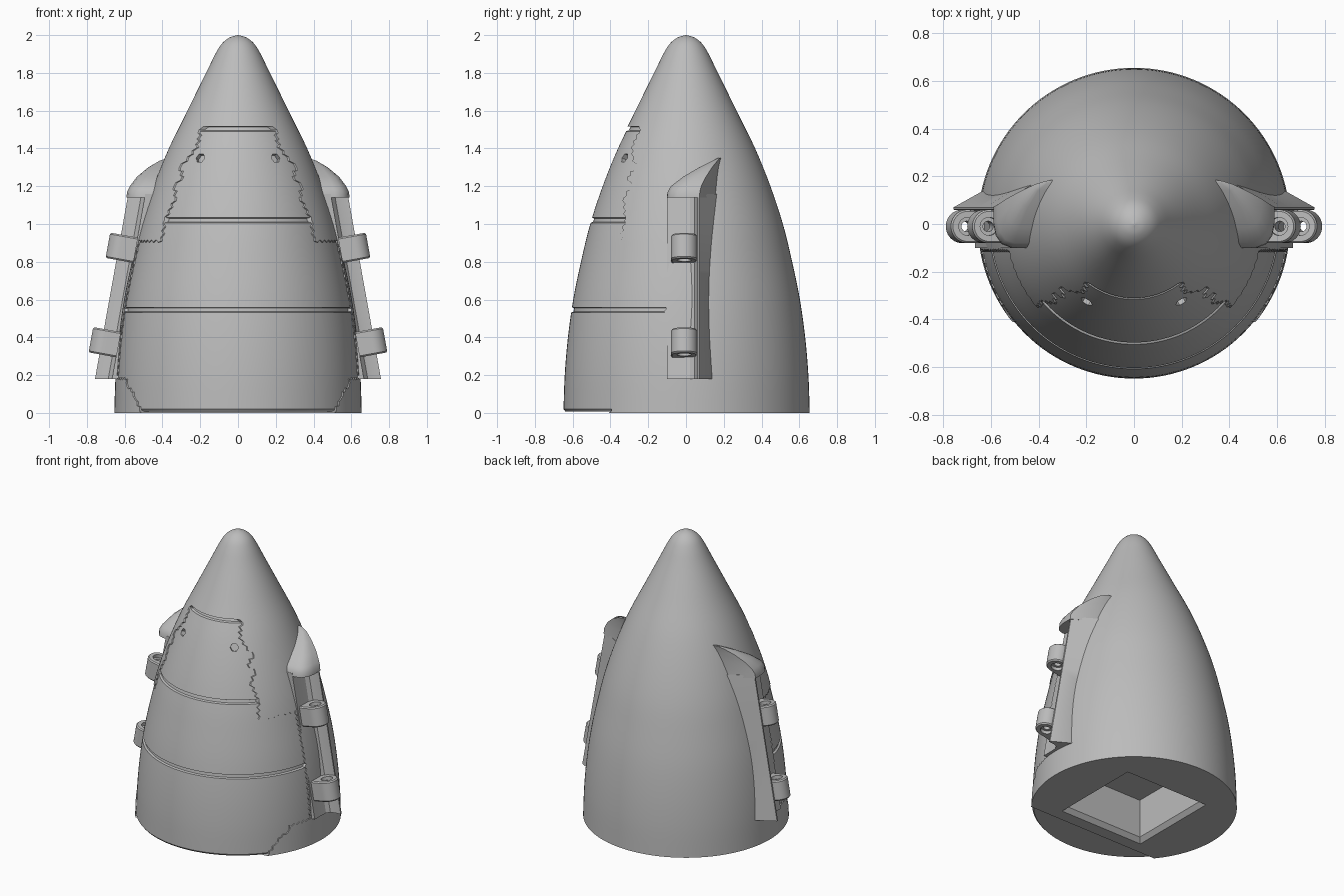
import bpy, bmesh, math
from mathutils import Matrix, Vector

cube = bpy.data.objects.get("Cube")
if cube:
    bpy.data.objects.remove(cube, do_unlink=True)

# Single matte grey
grey = bpy.data.materials.new("plain_grey")
grey.use_nodes = True
grey.diffuse_color = (0.5, 0.5, 0.5, 1)
grey.node_tree.nodes["Principled BSDF"].inputs["Base Color"].default_value = (0.5, 0.5, 0.5, 1)


def loft(name, sections):
    """Closed solid through a list of equal-length point rings."""
    bm = bmesh.new()
    rings = [[bm.verts.new(p) for p in ring] for ring in sections]
    n = len(rings[0])
    for a, b in zip(rings, rings[1:]):
        for i in range(n):
            j = (i + 1) % n
            bm.faces.new((a[i], a[j], b[j], b[i]))
    bm.faces.new(rings[0][::-1])
    bm.faces.new(rings[-1])
    bmesh.ops.recalc_face_normals(bm, faces=bm.faces)
    mesh = bpy.data.meshes.new(name)
    bm.to_mesh(mesh)
    bm.free()
    mesh.materials.append(grey)
    ob = bpy.data.objects.new(name, mesh)
    bpy.context.collection.objects.link(ob)
    return ob


def circle(r, z, n=128):
    return [(r * math.cos(math.tau * i / n), r * math.sin(math.tau * i / n), z) for i in range(n)]


def activate(ob):
    bpy.ops.object.select_all(action='DESELECT')
    ob.select_set(True)
    bpy.context.view_layer.objects.active = ob


def cut(ob, cutter):
    cutter.hide_render = True
    mod = ob.modifiers.new("cut", 'BOOLEAN')
    mod.operation = 'DIFFERENCE'
    mod.solver = 'EXACT'
    mod.object = cutter
    activate(ob)
    bpy.ops.object.modifier_apply(modifier=mod.name)


def smooth(ob, degrees=30):
    activate(ob)
    bpy.ops.object.shade_smooth_by_angle(angle=math.radians(degrees))


# Ogive profile as (radius, height), smoothed with a Catmull-Rom spline
key = [(.655, 0), (.648, .2), (.631, .4), (.603, .6), (.562, .8), (.513, 1), (.447, 1.2),
       (.366, 1.4), (.268, 1.6), (.169, 1.8), (.12, 1.9), (.085, 1.955), (.045, 1.987), (.003, 2)]
pts = [Vector(p) for p in key]
profile = []
for i in range(len(pts) - 1):
    p0, p1, p2, p3 = pts[max(i - 1, 0)], pts[i], pts[i + 1], pts[min(i + 2, len(pts) - 1)]
    for k in range(5):
        t = k / 5
        profile.append(0.5 * (2 * p1 + (p2 - p0) * t + (2 * p0 - 5 * p1 + 4 * p2 - p3) * t * t
                              + (3 * p1 - p0 - 3 * p2 + p3) * t ** 3))
profile.append(pts[-1])


def radius(z):
    for a, b in zip(profile, profile[1:]):
        if z <= b.y:
            return a.x + (b.x - a.x) * (z - a.y) / (b.y - a.y)
    return 0.003


# Outer shell and the core that shows through as the front panel
shell = loft("nose_shell", [circle(p.x, p.y) for p in profile])
heights = [(0.008, 0.016), (0.02, 0.006)] + [(0.04 + 0.04 * i, 0.006) for i in range(40)]
for z in (0.545, 1.02, 1.505):
    heights = [h for h in heights if abs(h[0] - z) > 0.025]
    heights += [(z - 0.014, 0.006), (z - 0.009, 0.018), (z + 0.009, 0.018), (z + 0.014, 0.006)]
core = loft("front_panel", [circle(radius(z) - d, z) for z, d in sorted(heights)])

# Opening in the shell with a toothed edge, drawn as (y, z)
edge = [(-.41, -.05), (-.41, 0), (-.36, .07), (-.34, .11), (-.28, .14), (-.27, .18), (-.11, .18),
        (-.11, .91), (-.35, .91), (-.325, 1.02), (-.33, 1.14), (-.29, 1.2), (-.31, 1.25),
        (-.265, 1.3), (-.29, 1.37), (-.28, 1.44), (-.25, 1.48), (-.25, 1.515)]
outline = [(-1, 1.515), (-1, -.05)]
for i, (a, b) in enumerate(zip(edge, edge[1:])):
    a, b = Vector(a), Vector(b)
    side = (b - a).orthogonal().normalized()
    steps = max(1, round((b - a).length / 0.018))
    for k in range(steps):
        wave = 0.007 * (-1) ** k if 0 < k and i > 0 else 0
        outline.append(a + (b - a) * k / steps + side * wave)
outline.append(edge[-1])
opening = loft("opening_cutter", [[(x, p[0], p[1]) for p in outline] for x in (-1, 1)])
cut(shell, opening)


# Square socket in the base with a bevelled rim
def square(h, z):
    return [(-h, -h, z), (h, -h, z), (h, h, z), (-h, h, z)]


socket = loft("socket_cutter", [square(.33, -.02), square(.325, 0), square(.3, .03), square(.3, .3)])
cut(shell, socket)
cut(core, socket)

# Two hexagonal sockets near the top of the panel
helpers = [opening, socket]
for s in (-1, 1):
    hole = loft("hex_cutter", [circle(.027, z, 6) for z in (-.03, .1)])
    direction = Vector((s * .5, -.85, .35))
    hole.matrix_world = (Matrix.Translation((s * .2, -.327, 1.35))
                         @ direction.to_track_quat('Z', 'Y').to_matrix().to_4x4())
    bpy.context.view_layer.update()
    cut(core, hole)
    helpers.append(hole)
for h in helpers:
    bpy.data.objects.remove(h, do_unlink=True)
smooth(shell)
smooth(core)


def outer_x(z):
    return 0.757 - 0.18 * (z - 0.18)


# Side fairings with a sloped cap and two hinge knuckles
for s, side in ((1, "left"), (-1, "right")):
    rings = []
    for k in range(13):
        z = 0.18 + 0.98 * k / 12
        x, r = outer_x(z), radius(z)
        back = 0.14 - 0.03 * math.sin(math.pi * k / 12) + 0.025 * k / 12
        rings.append([(s * px, py, z) for px, py in (
            (x, .07), (x, .06), (x - .04, .056), (x - .07, .045), (x - .087, .02), (x - .09, -.03),
            (x - .09, -.1), (r - .1, -.1), (r - .1, back),
            (math.sqrt(r * r - back * back) - .002, back))])
    smooth(loft(side + "_fairing", rings))

    cap = []
    for z, x, front, back in ((1.14, .59, -.1, .155), (1.17, .588, -.097, .157),
                              (1.2, .573, -.08, .16), (1.25, .535, -.015, .165),
                              (1.3, .475, .07, .172), (1.335, .415, .14, .18), (1.35, .37, .172, .185)):
        r = radius(z)
        depth = back - front
        inner = min(r - .08, x - .06)
        tail = min(math.sqrt(r * r - back * back), x - .01)
        cap.append([(s * px, py, z) for px, py in (
            (inner, front), (x - .3 * depth, front), (x - .14 * depth, front + .06 * depth),
            (x - .04 * depth, front + .2 * depth), (x, front + .4 * depth),
            (x, back - .33 * depth), (tail, back), (inner, back))])
    smooth(loft(side + "_fairing_cap", cap), 40)

    for level, z in (("lower", .375), ("upper", .875)):
        # Stadium section: round outside, straight towards the shell
        arc = [(.07 * math.cos(a), .07 * math.sin(a)) for a in
               (math.pi * (i / 20 - .5) for i in range(21))]
        section = [(-.11, -.07)] + arc + [(-.11, .07)]
        place = Matrix.Translation((s * (outer_x(z) - .012), -.01, z)) @ Matrix.Rotation(-.18 * s, 4, 'Y')
        rings = [[(s * px * f, py * f, h) for px, py in section]
                 for h, f in ((-.068, .9), (-.06, 1), (.06, 1), (.068, .9))]
        knuckle = loft(f"{side}_{level}_knuckle", rings)
        bore = loft("bore_cutter", [circle(r, h, 24) for r, h in
                                    ((.038, -.1), (.038, -.045), (.022, -.045), (.022, .045),
                                     (.038, .045), (.038, .1))])
        knuckle.matrix_world = bore.matrix_world = place
        bpy.context.view_layer.update()
        cut(knuckle, bore)
        bpy.data.objects.remove(bore, do_unlink=True)
        smooth(knuckle)
